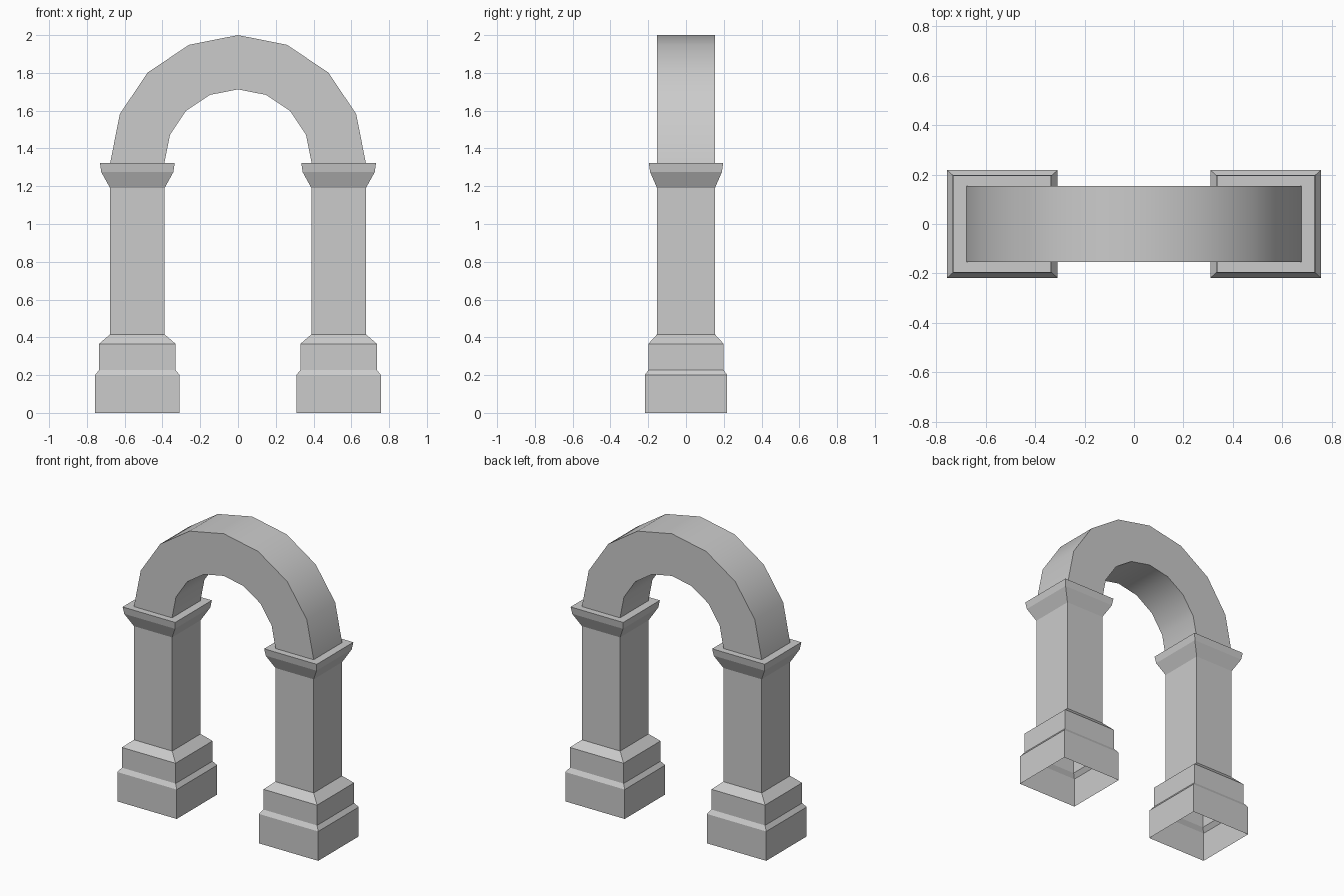
import bpy, bmesh, math

cube = bpy.data.objects.get("Cube")
if cube:
    bpy.data.objects.remove(cube, do_unlink=True)

stone = bpy.data.materials.new("grey stone")
stone.use_nodes = True
colour = (0.6, 0.6, 0.6, 1)
stone.diffuse_color = colour
stone.node_tree.nodes["Principled BSDF"].inputs["Base Color"].default_value = colour

PILLAR_X = 0.533
SPRING_Z = 1.323
DEPTH = 0.153


def finish(name, bm):
    bmesh.ops.recalc_face_normals(bm, faces=bm.faces[:])
    mesh = bpy.data.meshes.new(name)
    bm.to_mesh(mesh)
    bm.free()
    mesh.materials.append(stone)
    obj = bpy.data.objects.new(name, mesh)
    bpy.context.collection.objects.link(obj)
    return obj


def bridge(bm, a, b):
    for i in range(len(a)):
        j = (i + 1) % len(a)
        bm.faces.new((a[i], a[j], b[j], b[i]))


# Moulded pillar: (half width, half depth, height), open underneath
PROFILE = [(0.224, 0.218, 0), (0.224, 0.218, 0.2), (0.202, 0.199, 0.228),
           (0.202, 0.199, 0.366), (0.144, DEPTH, 0.416), (0.144, DEPTH, 1.19),
           (0.191, 0.19, 1.275), (0.198, 0.197, SPRING_Z)]


def pillar(name, cx):
    bm = bmesh.new()
    rings = [[bm.verts.new((cx + sx * w, sy * d, z))
              for sx, sy in ((-1, -1), (1, -1), (1, 1), (-1, 1))]
             for w, d, z in PROFILE]
    for a, b in zip(rings, rings[1:]):
        bridge(bm, a, b)
    bm.faces.new(rings[-1])
    finish(name, bm)


pillar("left_pillar", PILLAR_X)
pillar("right_pillar", -PILLAR_X)

# Half-round arch of eight segments
OUTER, INNER, SEGMENTS = 0.677, 0.39, 8
bm = bmesh.new()
sections = []
for i in range(SEGMENTS + 1):
    a = math.pi * i / SEGMENTS
    sections.append([bm.verts.new((r * math.cos(a), y, SPRING_Z + r * math.sin(a)))
                     for r, y in ((INNER, -DEPTH), (OUTER, -DEPTH),
                                  (OUTER, DEPTH), (INNER, DEPTH))])
for a, b in zip(sections, sections[1:]):
    bridge(bm, a, b)
arch = finish("arch", bm)

# Smooth curve with crisp front and back edges
bpy.ops.object.select_all(action="DESELECT")
arch.select_set(True)
bpy.context.view_layer.objects.active = arch
bpy.ops.object.shade_smooth_by_angle(angle=math.radians(30))
